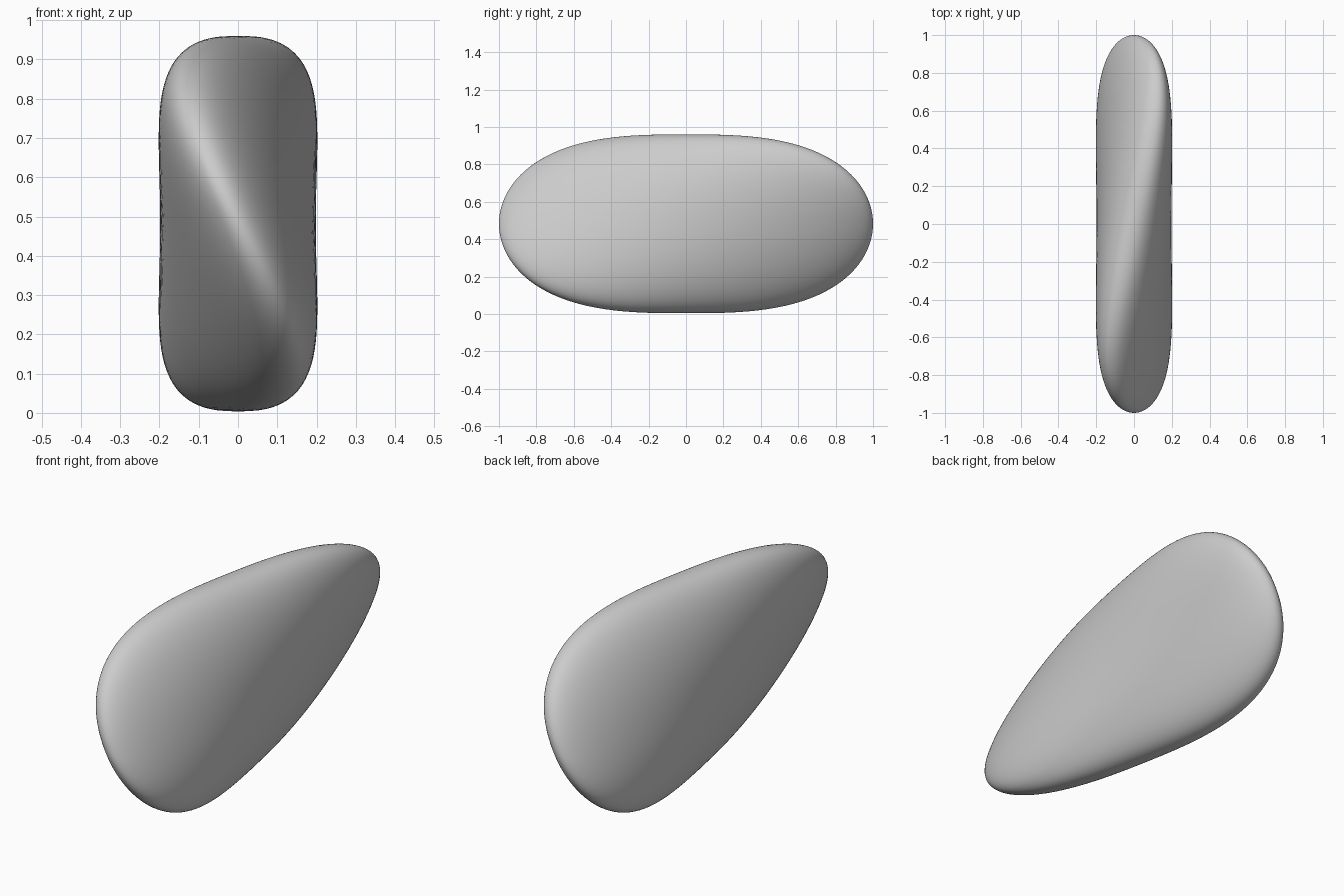
import bpy
import math
from mathutils import Matrix

if "Cube" in bpy.data.objects:
    bpy.data.objects.remove(bpy.data.objects["Cube"])

HALF_W, HALF_H, TWIST = 0.198, 0.478, 0.44


def power(v, p):
    return math.copysign(abs(v) ** p, v)


# Sphere with its poles on the long (y) axis
bpy.ops.mesh.primitive_uv_sphere_add(segments=96, ring_count=64, radius=1)
pebble = bpy.context.object
pebble.name = "twisted_pebble"
pebble.data.transform(Matrix.Rotation(math.radians(90), 4, 'X'))

# Reshape every ring to a flat oval, leaning one way in front and the other behind
for v in pebble.data.vertices:
    x, y, z = v.co
    y = max(-1.0, min(1.0, y))
    angle = math.atan2(z, x)
    width = HALF_W * math.sqrt(1 - y * y)
    height = HALF_H * math.sqrt(1 - abs(y) ** 2.9)
    zz = height * power(math.sin(angle), 0.93)
    xx = width * power(math.cos(angle), 0.93) + TWIST * y * zz
    v.co = (xx, y, zz + 0.482)

bpy.ops.object.shade_smooth()
